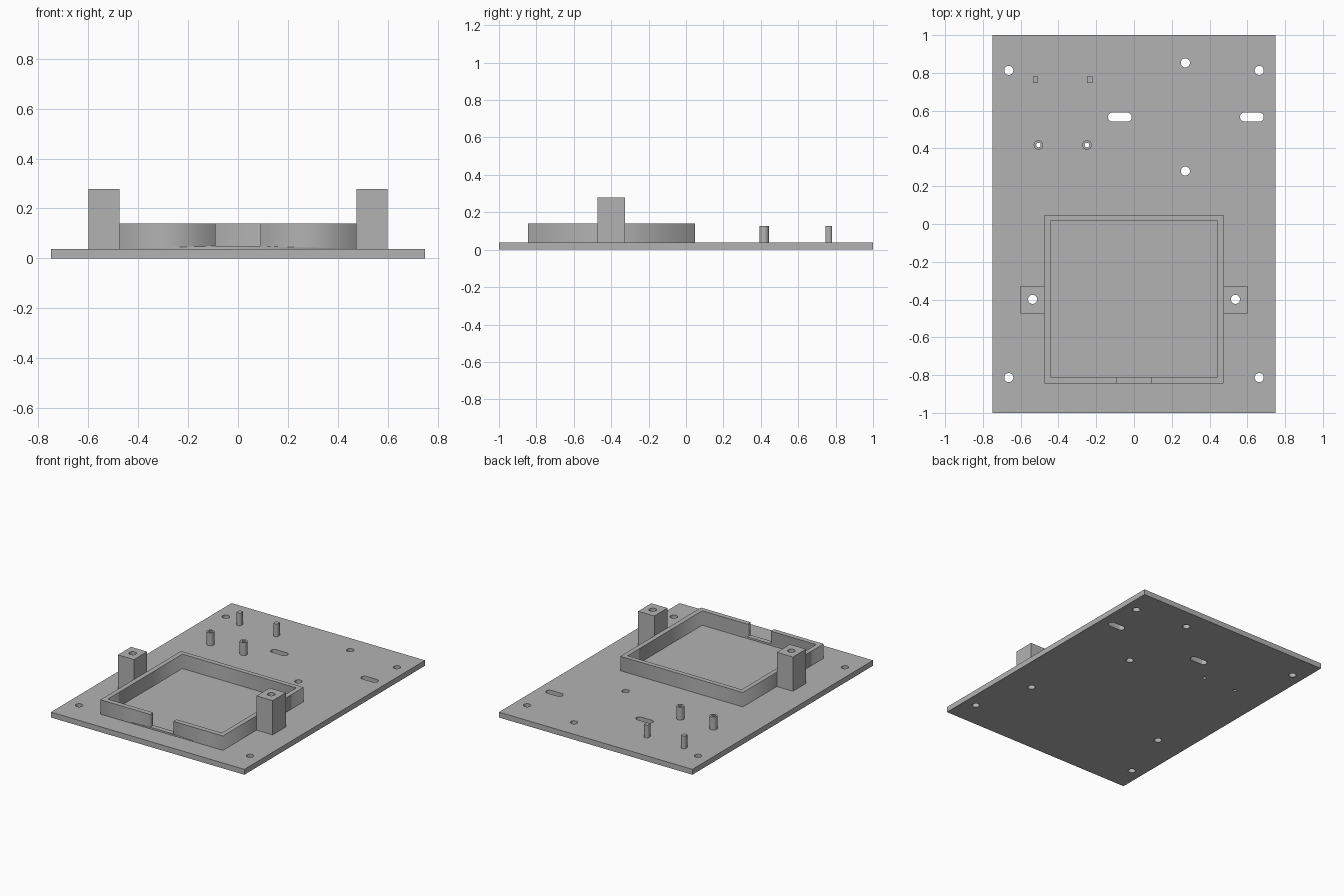
import bpy
import bmesh
from math import cos, sin, pi, radians

cube = bpy.data.objects.get("Cube")
if cube:
    bpy.data.objects.remove(cube, do_unlink=True)

plastic = bpy.data.materials.new("grey_plastic")
GREY = (0.45, 0.45, 0.45, 1.0)
plastic.diffuse_color = GREY
plastic.use_nodes = True
plastic.node_tree.nodes["Principled BSDF"].inputs["Base Color"].default_value = GREY

PLATE_TOP = 0.038
WALL_TOP = 0.139
POST_TOP = 0.278
PIN_TOP = 0.128
HOLE = 0.024
BORE = 0.012


def rect(x0, x1, y0, y1):
    return [(x0, y0), (x1, y0), (x1, y1), (x0, y1)]


def slot(x, y, r, half=0.0, n=32):
    """Circle, or a rounded slot when half is the straight half length."""
    pts = []
    for i in range(n):
        a = 2 * pi * (i + 0.5) / n
        pts.append((x + r * cos(a) + (half if cos(a) > 0 else -half), y + r * sin(a)))
    return pts


def prism(name, z0, z1, *loops):
    """Extrude an outline; any further loops become through holes."""
    curve = bpy.data.curves.new(name, "CURVE")
    curve.dimensions = "2D"
    curve.fill_mode = "BOTH"
    curve.extrude = (z1 - z0) / 2
    for loop in loops:
        spline = curve.splines.new("POLY")
        spline.points.add(len(loop) - 1)
        for point, (x, y) in zip(spline.points, loop):
            point.co = (x, y, 0, 1)
        spline.use_cyclic_u = True
    temp = bpy.data.objects.new(name + "_outline", curve)
    bpy.context.collection.objects.link(temp)
    mesh = bpy.data.meshes.new_from_object(
        temp.evaluated_get(bpy.context.evaluated_depsgraph_get()))
    bpy.data.objects.remove(temp, do_unlink=True)

    bm = bmesh.new()
    bm.from_mesh(mesh)
    bmesh.ops.remove_doubles(bm, verts=bm.verts, dist=0.0001)
    bmesh.ops.translate(bm, verts=bm.verts, vec=(0, 0, (z0 + z1) / 2))
    bmesh.ops.recalc_face_normals(bm, faces=bm.faces)
    bm.to_mesh(mesh)
    bm.free()
    mesh.name = name
    mesh.materials.clear()
    mesh.materials.append(plastic)
    obj = bpy.data.objects.new(name, mesh)
    bpy.context.collection.objects.link(obj)
    return obj


def smooth(obj):
    bpy.ops.object.select_all(action="DESELECT")
    obj.select_set(True)
    bpy.context.view_layer.objects.active = obj
    bpy.ops.object.shade_smooth_by_angle(angle=radians(30))


SIDES = (("right", -1), ("left", 1))
POST_X, POST_Y = 0.537, -0.399
TUBES = (("right", -0.506), ("left", -0.249))
TUBE_Y = 0.418

# Base plate with mounting holes, slots and bores
holes = [slot(sx * 0.663, sy * 0.813, HOLE) for sx in (-1, 1) for sy in (-1, 1)]
holes += [slot(0.272, y, HOLE) for y in (0.28, 0.853)]
holes += [slot(x, 0.566, HOLE, 0.039) for x in (-0.075, 0.624)]
holes += [slot(s * POST_X, POST_Y, HOLE) for _, s in SIDES]
holes += [slot(x, TUBE_Y, BORE) for _, x in TUBES]
parts = [prism("base_plate", 0, PLATE_TOP, rect(-0.75, 0.75, -1, 1), *holes)]

# Rectangular tray wall, notched at the front
wall = prism("tray_wall", PLATE_TOP, WALL_TOP,
             rect(-0.475, 0.475, -0.845, 0.048), rect(-0.442, 0.442, -0.81, 0.015))
cutter = prism("notch_cutter", 0.05, 0.2, rect(-0.09, 0.09, -0.9, -0.75))
cut = wall.modifiers.new("notch", "BOOLEAN")
cut.operation = "DIFFERENCE"
cut.solver = "EXACT"
cut.object = cutter
wall.data = bpy.data.meshes.new_from_object(
    wall.evaluated_get(bpy.context.evaluated_depsgraph_get()))
wall.modifiers.clear()
bpy.data.objects.remove(cutter, do_unlink=True)

# Screw posts beside the tray
for side, s in SIDES:
    x0, x1 = sorted((s * 0.475, s * 0.6))
    parts.append(prism(side + "_screw_post", PLATE_TOP, POST_TOP,
                       rect(x0, x1, -0.473, -0.327), slot(s * POST_X, POST_Y, HOLE)))

# Hollow standoffs and square locating pins at the back
for side, x in TUBES:
    parts.append(prism(side + "_standoff", PLATE_TOP, PIN_TOP,
                       slot(x, TUBE_Y, 0.025), slot(x, TUBE_Y, BORE)))
for side, x in (("right", -0.521), ("left", -0.235)):
    prism(side + "_locating_pin", PLATE_TOP, PIN_TOP,
          rect(x - 0.014, x + 0.014, 0.746, 0.781))

for part in parts:
    smooth(part)
